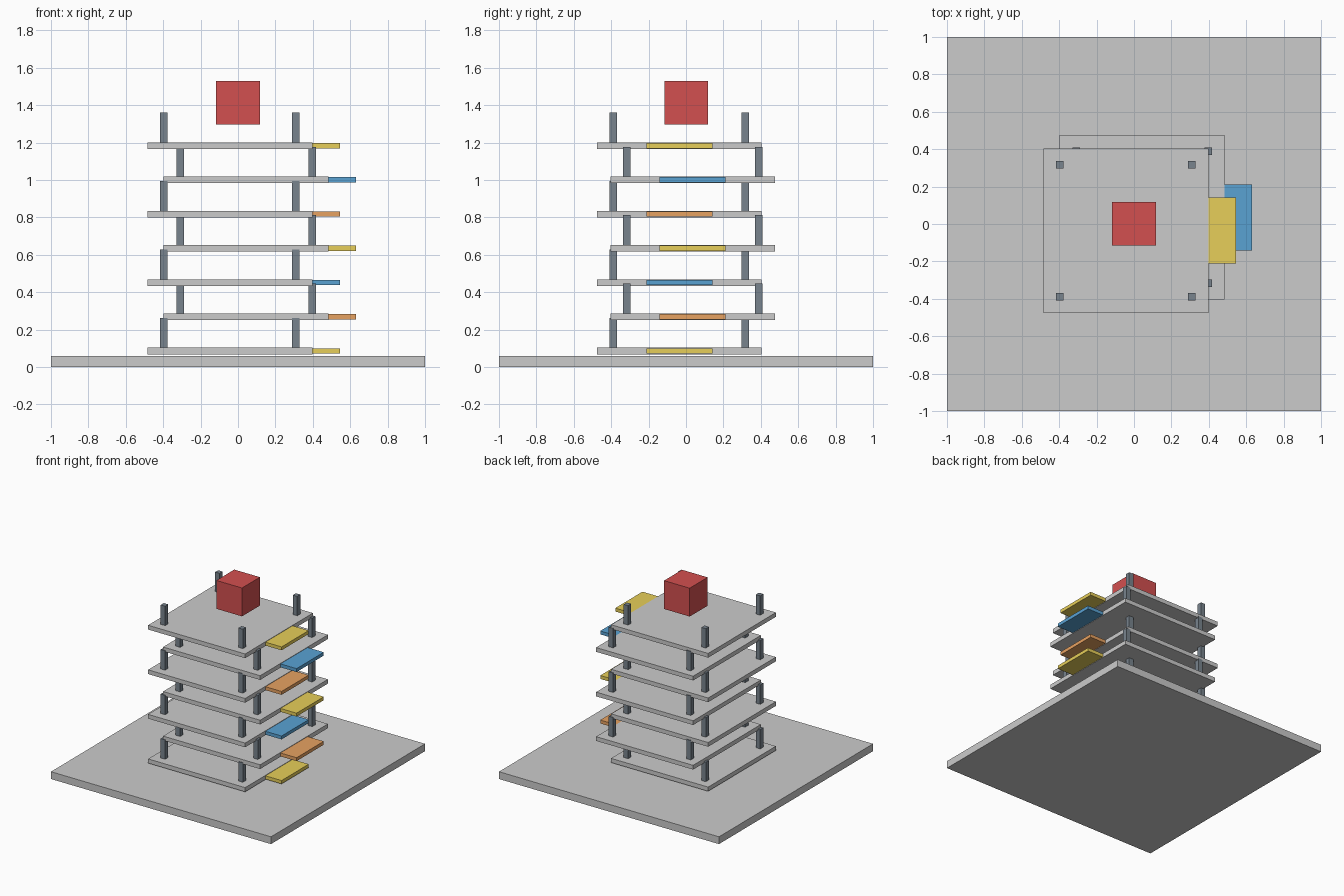
import bpy

if "Cube" in bpy.data.objects:
    bpy.data.objects.remove(bpy.data.objects["Cube"])

def material(name, rgb):
    m = bpy.data.materials.new(name)
    m.diffuse_color = (*rgb, 1)
    m.use_nodes = True
    m.node_tree.nodes["Principled BSDF"].inputs["Base Color"].default_value = m.diffuse_color
    return m

YELLOW = material("yellow", (0.80, 0.62, 0.10))
ORANGE = material("orange", (0.80, 0.36, 0.12))
BLUE = material("blue", (0.10, 0.36, 0.65))
RED = material("red", (0.65, 0.08, 0.08))
SLATE = material("slate", (0.19, 0.23, 0.27))

def box(name, centre, size, mat=None):
    bpy.ops.mesh.primitive_cube_add(size=1, location=centre)
    ob = bpy.context.object
    ob.name = name
    ob.scale = size
    bpy.ops.object.transform_apply(location=False, rotation=False, scale=True)
    if mat:
        ob.data.materials.append(mat)
    return ob

# ground slab
box("base_slab", (0, 0, 0.03), (2, 2, 0.06))

# seven floors, shifted diagonally in alternation
balcony_colours = (YELLOW, ORANGE, BLUE)
for i in range(7):
    side = -1 if i % 2 == 0 else 1
    cx, cy, z = 0.043 * side, 0.036 * side, 0.0855 + 0.183 * i
    box(f"floor_{i}", (cx, cy, z), (0.882, 0.88, 0.035))
    box(f"balcony_{i}", (cx + 0.514, cy, z), (0.147, 0.353, 0.028), balcony_colours[i % 3])
    # four corner columns, reaching slightly into the floor above
    for sx in (-1, 1):
        for sy in (-1, 1):
            box(f"column_{i}", (cx + 0.353 * sx, cy + 0.353 * sy, z + 0.0955),
                (0.04, 0.04, 0.163), SLATE)

# cube hovering above the roof
box("roof_cube", (0, 0.002, 1.413), (0.233, 0.233, 0.233), RED)
